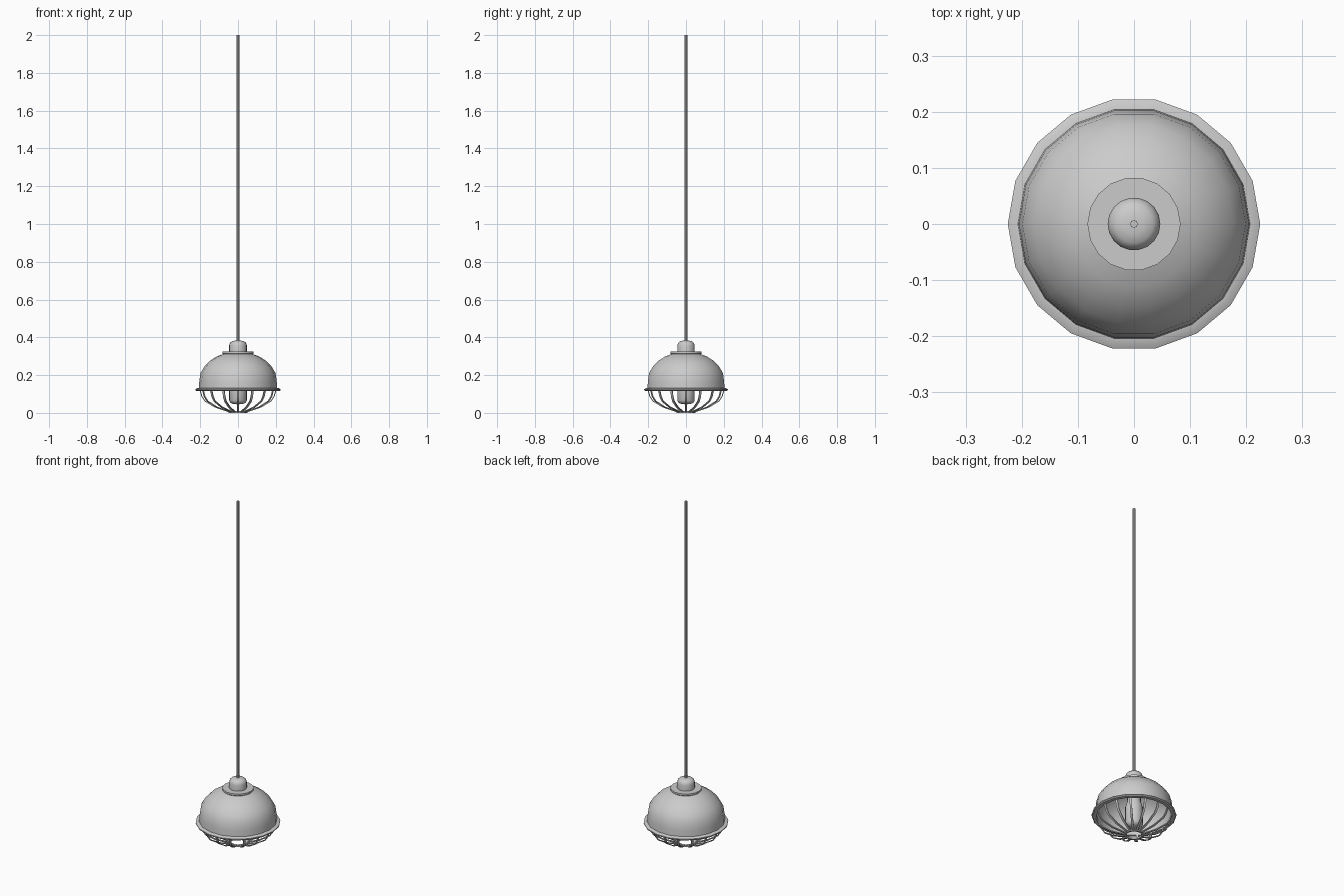
import bpy, bmesh, math

if "Cube" in bpy.data.objects:
    bpy.data.objects.remove(bpy.data.objects["Cube"])

SIDES = 18


def finish(name, bm, angle=40):
    bmesh.ops.remove_doubles(bm, verts=bm.verts, dist=1e-5)
    bmesh.ops.recalc_face_normals(bm, faces=bm.faces)
    me = bpy.data.meshes.new(name)
    bm.to_mesh(me)
    bm.free()
    ob = bpy.data.objects.new(name, me)
    bpy.context.collection.objects.link(ob)
    bpy.ops.object.select_all(action='DESELECT')
    ob.select_set(True)
    bpy.context.view_layer.objects.active = ob
    bpy.ops.object.shade_smooth_by_angle(angle=math.radians(angle))
    return ob


def lathe(name, profile, sides=SIDES, closed=False):
    """Revolve (radius, z) points about z."""
    bm = bmesh.new()
    verts = [bm.verts.new((r, 0, z)) for r, z in profile]
    pairs = list(zip(verts, verts[1:]))
    if closed:
        pairs.append((verts[-1], verts[0]))
    edges = [bm.edges.new(p) for p in pairs]
    bmesh.ops.spin(bm, geom=verts + edges, axis=(0, 0, 1), cent=(0, 0, 0),
                   angle=math.tau, steps=sides, use_merge=True)
    return finish(name, bm)


# Dome shade with a thin wall
outer = [(0.207, 0.13), (0.205, 0.165), (0.199, 0.21), (0.178, 0.245),
         (0.148, 0.276), (0.112, 0.299), (0.07, 0.314)]
inner = [(max(r - 0.005, 0), z - 0.004) for r, z in reversed(outer)]
lathe("shade", outer + inner, closed=True)

# Rolled rim
lathe("shade_rim", [(0.2, 0.116), (0.22, 0.116), (0.225, 0.121), (0.225, 0.126),
                    (0.213, 0.132), (0.2, 0.132)], closed=True)

# Collar, cap and cord
lathe("collar", [(0, 0.309), (0.078, 0.309), (0.083, 0.314), (0.083, 0.324), (0, 0.324)])
lathe("cap", [(0, 0.322), (0.047, 0.322), (0.047, 0.357), (0.043, 0.37),
              (0.034, 0.378), (0.018, 0.382), (0, 0.383)])
lathe("cord", [(0, 0.375), (0.007, 0.375), (0.007, 2.0), (0, 2.0)], sides=8)

# Socket and bulb
lathe("socket", [(0, 0.2), (0.036, 0.2), (0.036, 0.312), (0, 0.312)])
lathe("bulb", [(0, 0.045), (0.025, 0.047), (0.04, 0.054), (0.047, 0.066),
               (0.047, 0.17), (0.036, 0.205), (0, 0.205)])

# Guard: ring at the bottom and flat bars running up to the rim
lathe("guard_ring", [(0.04, 0.0), (0.05, 0.0), (0.05, 0.01), (0.04, 0.01)], closed=True)

path = [(0.204, 0.122), (0.193, 0.085), (0.176, 0.06), (0.12, 0.027), (0.045, 0.003)]
BARS, HALF, THICK = 16, 0.006, 0.005
bm = bmesh.new()
for i in range(BARS):
    a = math.tau * i / BARS
    c, s = math.cos(a), math.sin(a)
    rows = []
    for j, (r, z) in enumerate(path):
        r0, z0 = path[max(j - 1, 0)]
        r1, z1 = path[min(j + 1, len(path) - 1)]
        d = math.hypot(r1 - r0, z1 - z0)
        nr, nz = (z1 - z0) / d * THICK, -(r1 - r0) / d * THICK
        rows.append([bm.verts.new(((r + k * nr) * c - t * s, (r + k * nr) * s + t * c, z + k * nz))
                     for k, t in ((0, -HALF), (0, HALF), (1, HALF), (1, -HALF))])
    for p, q in zip(rows, rows[1:]):
        for k in range(4):
            bm.faces.new((p[k], p[(k + 1) % 4], q[(k + 1) % 4], q[k]))
    bm.faces.new(rows[0])
    bm.faces.new(rows[-1])
finish("guard_bars", bm, 30)
